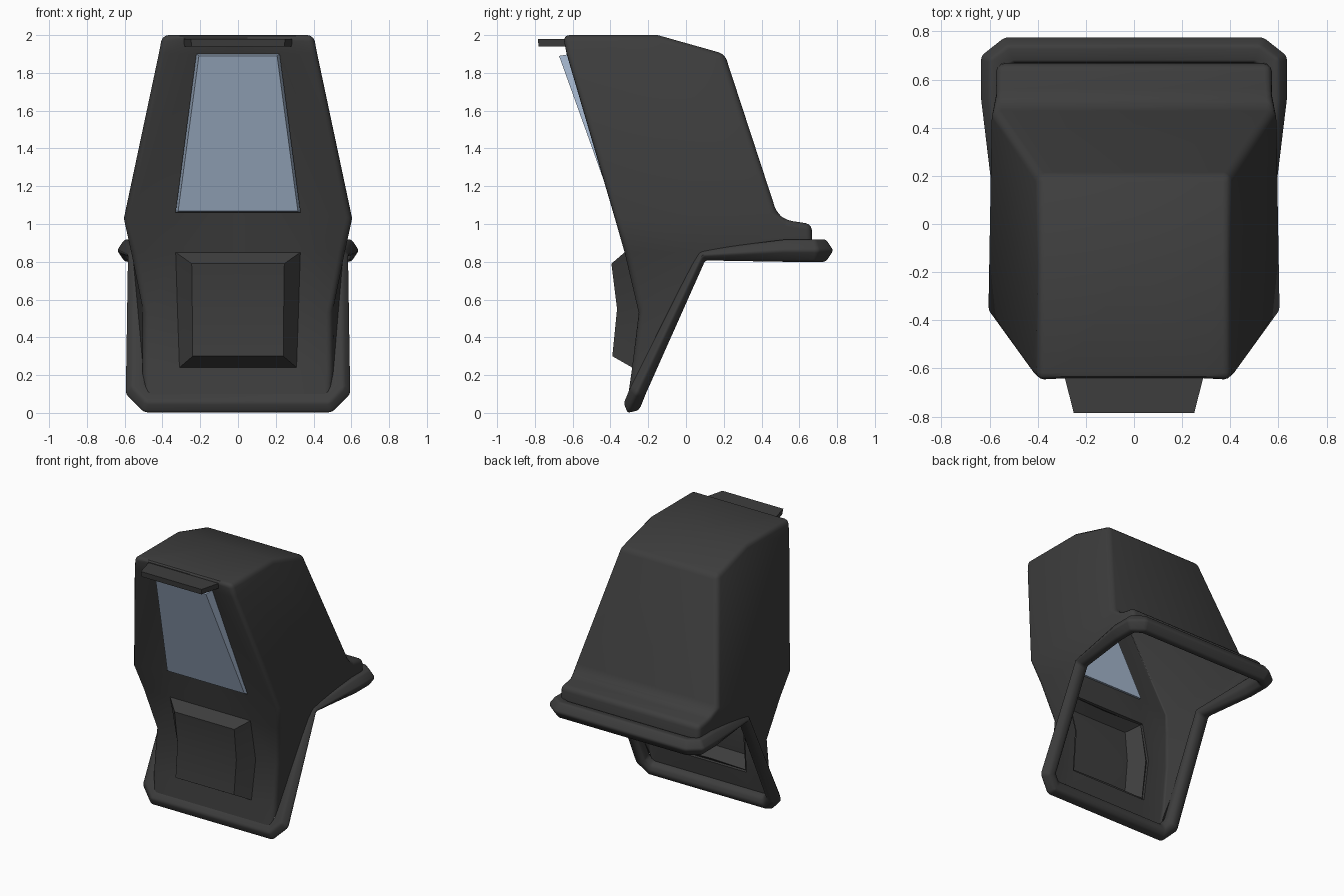
import bpy, bmesh
from math import radians
from mathutils import Vector

if "Cube" in bpy.data.objects:
    bpy.data.objects.remove(bpy.data.objects["Cube"], do_unlink=True)


def material(name, rgb):
    mat = bpy.data.materials.new(name)
    mat.use_nodes = True
    colour = (*rgb, 1)
    mat.diffuse_color = colour
    mat.node_tree.nodes["Principled BSDF"].inputs["Base Color"].default_value = colour
    return mat


DARK = material("dark grey", (0.047, 0.047, 0.047))
GLASS = material("pale blue glass", (0.39, 0.49, 0.64))


def finish(name, bm, mat, bevel=0, wall=0, smooth=True):
    """Mirror the half mesh, round its edges, give it a wall and bake it."""
    mesh = bpy.data.meshes.new(name)
    bm.to_mesh(mesh)
    bm.free()
    mesh.materials.append(mat)
    obj = bpy.data.objects.new(name, mesh)
    bpy.context.collection.objects.link(obj)
    mirror = obj.modifiers.new("mirror", 'MIRROR')
    mirror.merge_threshold = 0.0005
    if bevel:
        mod = obj.modifiers.new("bevel", 'BEVEL')
        mod.width = bevel
        mod.segments = 3
        mod.limit_method = 'ANGLE'
        mod.angle_limit = radians(30)
    if wall:
        mod = obj.modifiers.new("wall", 'SOLIDIFY')
        mod.thickness = wall
        mod.offset = -1
    bpy.ops.object.select_all(action='DESELECT')
    obj.select_set(True)
    bpy.context.view_layer.objects.active = obj
    bpy.ops.object.convert(target='MESH')
    if smooth:
        bpy.ops.object.shade_smooth_by_angle(angle=radians(35))
    return obj


def cage(points, faces):
    """Half cage from named points; a leading underscore means the point moved to x = 0."""
    bm = bmesh.new()
    verts = {}

    def vert(key):
        if key not in verts:
            x, y, z = points[key.lstrip("_")]
            verts[key] = bm.verts.new((0 if key[0] == "_" else x, y, z))
        return verts[key]

    for face in faces.split(","):
        bm.faces.new([vert(k) for k in face.split()])
    bmesh.ops.recalc_face_normals(bm, faces=bm.faces)
    # the first listed face must look up or forward
    bm.faces.ensure_lookup_table()
    first = bm.faces[0].normal
    if first.z - first.y < 0:
        bmesh.ops.reverse_faces(bm, faces=bm.faces)
    return bm


# Main shell: i = inner front column, r = front ridge, b = back, s = side crook
shell = {
    "Ti": (.29, -.65, 2), "Tr": (.4, -.65, 2), "Tm": (.4, -.15, 2), "Tb": (.4, .205, 1.9),
    "Ai": (.22, -.615, 1.9), "Ar": (.42, -.635, 1.9),
    "Bi": (.33, -.36, 1.06), "Br": (.605, -.38, 1.03),
    "Pi": (.33, -.325, .85), "Pr": (.565, -.325, .85),
    "Mi": (.32, -.25, .53), "Mr": (.5, -.25, .53),
    "Qi": (.31, -.285, .24), "Qr": (.5, -.285, .24),
    "Ei": (.31, -.305, .1), "Er": (.49, -.305, .1),
    "s": (.565, .1, .85),
    "Kb": (.59, .48, 1.06), "Fb": (.58, .53, 1.02), "Gb": (.57, .665, 1), "Hb": (.57, .67, .88),
}
finish("main_shell", cage(shell, (
    "_Ti Ti Tr Tm _Tm,_Tm Tm Tb _Tb,"
    "_Ti Ti Ai _Ai,Ti Tr Ar Ai,Ai Ar Br Bi,"
    "_Bi Bi Pi _Pi,Bi Br Pr Pi,Pi Pr Mr Mi,Mi Mr Qr Qi,Qi Qr Er Ei,_Qi Qi Ei _Ei,"
    "_Tb Tb Kb _Kb,_Kb Kb Fb _Fb,_Fb Fb Gb _Gb,_Gb Gb Hb _Hb,"
    "Tr Tm Tb Kb Br Ar,Br Kb Fb Gb Hb s,Br Pr s,Pr Mr s,Mr Qr Er s")),
    DARK, bevel=0.035, wall=0.02)

# Raised hollow panel on the lower front
panel = {k: shell[k] for k in ("Pi", "Mi", "Qi")}
panel.update(p=(.245, -.395, .79), m=(.242, -.365, .55), q=(.24, -.39, .3))
finish("front_panel", cage(panel, (
    "_p p m _m,_m m q _q,_Pi Pi p _p,Pi Mi m p,Mi Qi q m,_Qi Qi q _q")), DARK, wall=0.02)

# Window pane leaning out of the front opening
BLOCK = "_a a b _b,_c c d _d,_a a c _c,_b b d _d,a b d c"
pane = {"a": (.207, -.672, 1.89), "b": (.317, -.377, 1.068),
        "c": (.221, -.6, 1.902), "d": (.331, -.32, 1.058)}
finish("window", cage(pane, BLOCK), GLASS, smooth=False)

# Brim above the window
brim = {"a": (.25, -.785, 1.98), "b": (.245, -.78, 1.94),
        "c": (.3, -.59, 1.98), "d": (.295, -.59, 1.94)}
finish("brim", cage(brim, BLOCK), DARK, smooth=False)

# Rim: stations of (tip, inward direction, up normal, thickness)
LEG, OUT, UP = Vector((0, .48, .88)), Vector((0, -.88, .48)), Vector((0, 0, 1))
IN, FORE = Vector((-1, 0, 0)), Vector((0, -1, 0))
stations = [
    ((0, -.31, 0), LEG, OUT, .09),
    ((.5, -.31, 0), LEG + IN * .4, OUT, .09),
    ((.6, -.265, .1), LEG * .4 + IN, OUT, .09),
    ((.59, .085, .835), IN, (OUT + UP).normalized(), .065),
    ((.64, .52, .86), IN, UP, .12),
    ((.64, .7, .86), IN + FORE * .4, UP, .12),
    ((.54, .78, .86), IN * .4 + FORE, UP, .12),
    ((0, .78, .86), FORE, UP, .12),
]
# section as (distance inward, share of the thickness)
section = [(0, 0), (.04, .5), (.11, .4), (.11, -.15), (.08, -.5), (.04, -.5)]
bm = bmesh.new()
loops = [[bm.verts.new(Vector(tip) + inward * d + up * (t * h)) for d, h in section]
         for tip, inward, up, t in stations]
for one, two in zip(loops, loops[1:]):
    for k in range(len(section)):
        j = (k + 1) % len(section)
        bm.faces.new((one[k], one[j], two[j], two[k]))
bmesh.ops.recalc_face_normals(bm, faces=bm.faces)
# the upper faces must look up
bm.faces.ensure_lookup_table()
if bm.faces[-5].normal.z < 0:
    bmesh.ops.reverse_faces(bm, faces=bm.faces)
finish("rim", bm, DARK, bevel=0.014)
